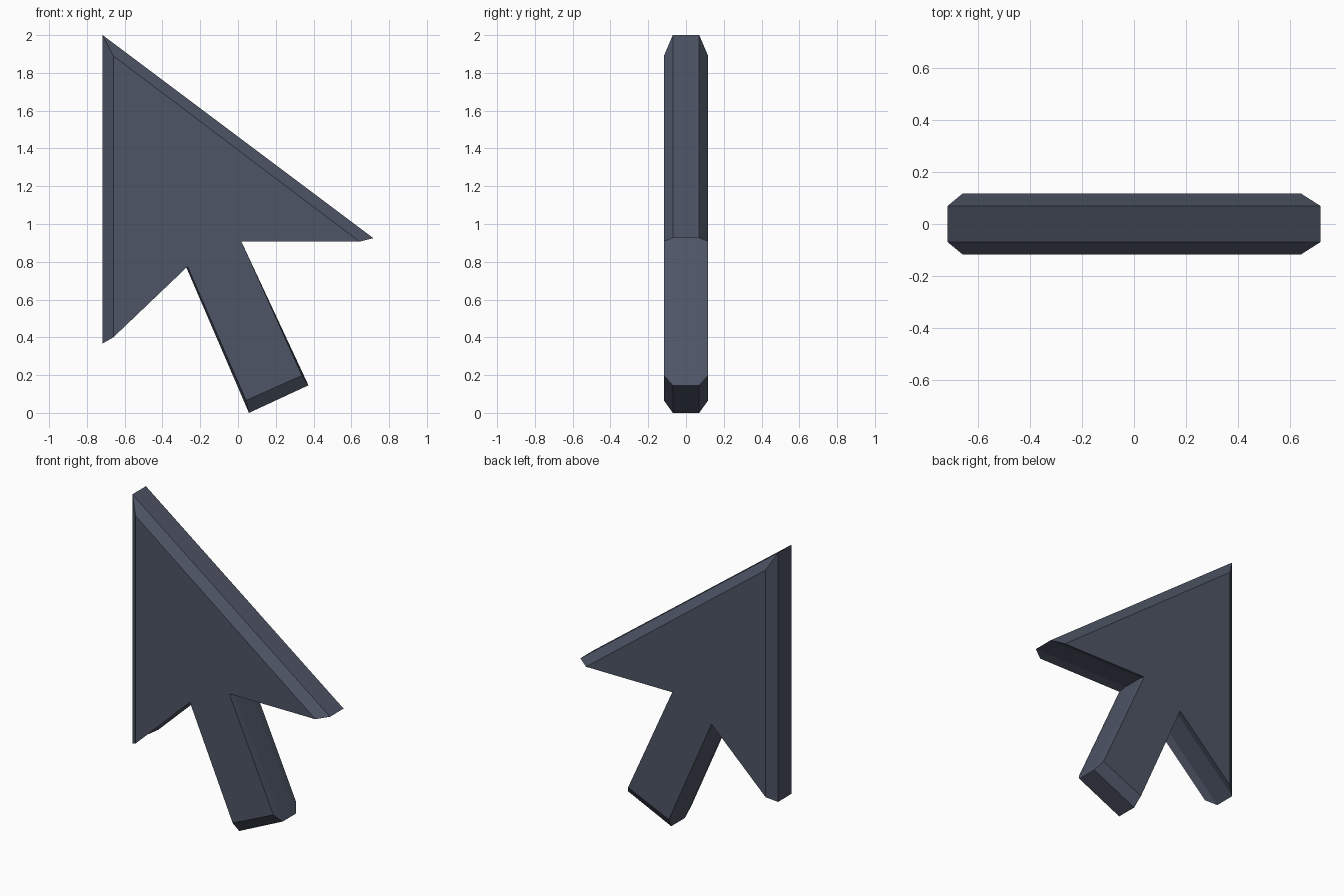
import bpy
import bmesh

cube = bpy.data.objects.get("Cube")
if cube:
    bpy.data.objects.remove(cube, do_unlink=True)

# Slate material
slate = bpy.data.materials.new("dark_slate")
slate.use_nodes = True
colour = (0.075, 0.09, 0.13, 1)
slate.diffuse_color = colour
bsdf = next(n for n in slate.node_tree.nodes if n.type == "BSDF_PRINCIPLED")
bsdf.inputs["Base Color"].default_value = colour

# Matching outlines (x, z): flat face and chamfered rim
# tip, wing, stem root, stem end, stem end, stem root, tail
face = [(-0.66, 1.89), (0.643, 0.907), (0.018, 0.907), (0.338, 0.198),
        (0.043, 0.066), (-0.267, 0.775), (-0.66, 0.4)]
rim = [(-0.717, 2), (0.717, 0.925), (0.007, 0.925), (0.373, 0.146),
       (0.058, 0), (-0.28, 0.785), (-0.717, 0.367)]

# Loft front face, two rims and back face
bm = bmesh.new()
layers = [(face, -0.117), (rim, -0.07), (rim, 0.07), (face, 0.117)]
rings = [[bm.verts.new((x, y, z)) for x, z in outline] for outline, y in layers]
for a, b in zip(rings, rings[1:]):
    for i in range(len(a)):
        j = (i + 1) % len(a)
        bm.faces.new((a[i], a[j], b[j], b[i]))
bm.faces.new(rings[0])
bm.faces.new(rings[-1])
bmesh.ops.recalc_face_normals(bm, faces=bm.faces)

mesh = bpy.data.meshes.new("pointer_arrow")
bm.to_mesh(mesh)
bm.free()
mesh.materials.append(slate)
arrow = bpy.data.objects.new("pointer_arrow", mesh)
bpy.context.collection.objects.link(arrow)
